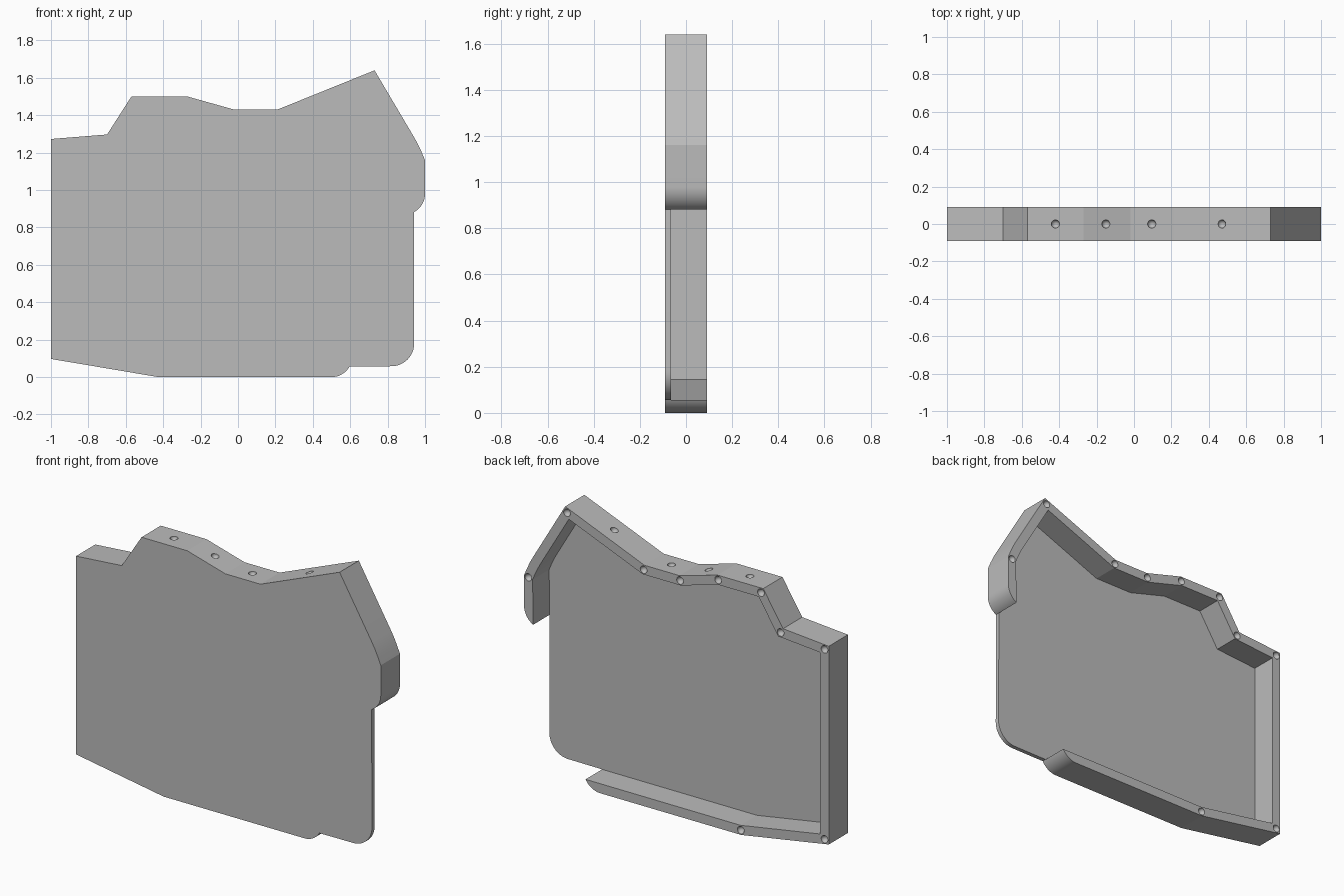
import bpy, bmesh, math
from mathutils import Vector, Matrix

cube = bpy.data.objects.get("Cube")
if cube:
    bpy.data.objects.remove(cube)

FRONT, PLATE_BACK, BACK = -0.09, -0.065, 0.09
WALL = 0.056
HOLE = 0.022

grey = bpy.data.materials.new("plain grey")
grey.use_nodes = True
colour = (0.5, 0.5, 0.5, 1)
grey.diffuse_color = colour
grey.node_tree.nodes["Principled BSDF"].inputs["Base Color"].default_value = colour


def arc(cx, cz, r, start, end, steps=14):
    angles = [math.radians(start + (end - start) * i / steps) for i in range(steps + 1)]
    return [Vector((cx + r * math.cos(a), cz + r * math.sin(a))) for a in angles]


def make_object(name, bm):
    mesh = bpy.data.meshes.new(name)
    bm.to_mesh(mesh)
    bm.free()
    mesh.materials.append(grey)
    obj = bpy.data.objects.new(name, mesh)
    bpy.context.collection.objects.link(obj)
    return obj


def extrude_profile(name, points, y0, y1):
    bm = bmesh.new()
    face = bm.faces.new([bm.verts.new((p.x, y0, p.y)) for p in points])
    new = bmesh.ops.extrude_face_region(bm, geom=[face])["geom"]
    verts = [g for g in new if isinstance(g, bmesh.types.BMVert)]
    bmesh.ops.translate(bm, verts=verts, vec=(0, y1 - y0, 0))
    bmesh.ops.recalc_face_normals(bm, faces=bm.faces)
    return make_object(name, bm)


def inset(path, distance):
    """Mitred offset of the inner path points towards the left of travel."""
    result = []
    for a, b, c in zip(path, path[1:], path[2:]):
        d1, d2 = (b - a).normalized(), (c - b).normalized()
        n1, n2 = Vector((-d1.y, d1.x)), Vector((-d2.y, d2.x))
        result.append(b + (n1 + n2) * distance / (1 + n1.dot(n2)))
    return result


# Outer edge, counter-clockwise from the lip to the foot
lip = arc(0.89, 0.98, 0.11, -63, 0)
shoulder = [(1, 1.16), (0.98, 1.207), (0.96, 1.249), (0.94, 1.285)]
top = [(0.73, 1.64), (0.21, 1.43), (-0.02, 1.43), (-0.27, 1.5),
       (-0.57, 1.5), (-0.7, 1.297), (-1, 1.273)]
bottom = [(-1, 0.097), (-0.425, 0)]
edge = [Vector(p) for p in shoulder + top + bottom]
foot = arc(0.5, 0.11, 0.11, -90, -29)
corner = arc(0.82, 0.18, 0.122, -90, 0)
path = [lip[-1]] + edge + [foot[0]]

# Front plate and the rim wall behind it
plate = extrude_profile("front_plate", lip + edge + foot + corner, FRONT, PLATE_BACK)
rim = extrude_profile("rim_wall", lip + edge + foot + inset(path, WALL)[::-1],
                      PLATE_BACK, BACK)

# Dimples on the back at each main corner, and along the top
centres = []
for i, p in enumerate(inset(path, WALL / 2)):
    if i not in (1, 2, 3):
        centres.append((p.x, BACK, p.y))
for x in (-0.42, -0.15, 0.095, 0.47):
    for (xa, za), (xb, zb) in zip(top, top[1:]):
        if xb <= x <= xa:
            centres.append((x, 0, za + (zb - za) * (x - xa) / (xb - xa)))
bm = bmesh.new()
for c in centres:
    bmesh.ops.create_uvsphere(bm, u_segments=48, v_segments=24, radius=HOLE,
                              matrix=Matrix.Translation(c))
cutter = make_object("dimple_cutter", bm)
cutter.hide_render = True

cut = rim.modifiers.new("dimples", "BOOLEAN")
cut.operation = "DIFFERENCE"
cut.solver = "EXACT"
cut.object = cutter
bpy.context.view_layer.objects.active = rim
bpy.ops.object.modifier_apply(modifier=cut.name)
bpy.data.objects.remove(cutter)

# Smooth curves, crisp corners
bpy.ops.object.select_all(action="DESELECT")
for obj in (plate, rim):
    obj.select_set(True)
bpy.ops.object.shade_smooth_by_angle(angle=math.radians(8.5))
